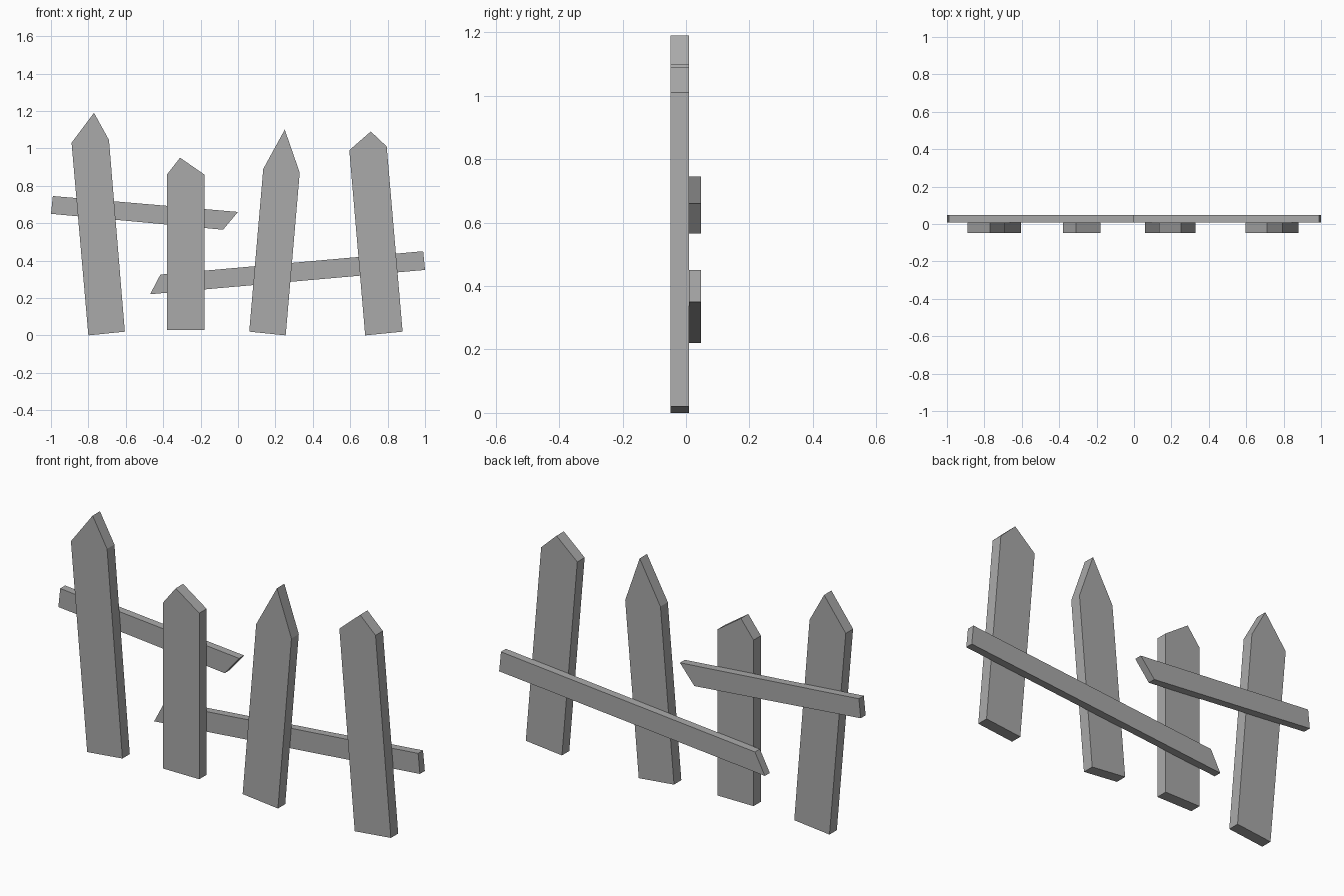
import bpy
import bmesh

default_cube = bpy.data.objects.get("Cube")
if default_cube:
    bpy.data.objects.remove(default_cube, do_unlink=True)

# Single weathered grey for every board
grey = bpy.data.materials.new("weathered_grey")
grey.use_nodes = True
colour = (0.4, 0.4, 0.4, 1)
grey.diffuse_color = colour
shader = next(n for n in grey.node_tree.nodes if n.type == "BSDF_PRINCIPLED")
shader.inputs["Base Color"].default_value = colour

FRONT, JOINT, BACK = -0.049, 0.009, 0.048


def board(name, outline, front, back):
    """Extrude an x-z outline from front to back into a flat-faced board."""
    bm = bmesh.new()
    face = bm.faces.new([bm.verts.new((x, front, z)) for x, z in outline])
    extruded = bmesh.ops.extrude_face_region(bm, geom=[face])
    moved = [v for v in extruded["geom"] if isinstance(v, bmesh.types.BMVert)]
    bmesh.ops.translate(bm, verts=moved, vec=(0, back - front, 0))
    bmesh.ops.recalc_face_normals(bm, faces=bm.faces)
    mesh = bpy.data.meshes.new(name)
    bm.to_mesh(mesh)
    bm.free()
    mesh.materials.append(grey)
    obj = bpy.data.objects.new(name, mesh)
    bpy.context.scene.collection.objects.link(obj)
    return obj


# Pointed, leaning pickets: bottom edge, shoulder, tip, shoulder
pickets = {
    "tall_right_picket": [(-0.80, 0), (-0.605, 0.02), (-0.69, 1.045), (-0.77, 1.19), (-0.89, 1.03)],
    "short_picket": [(-0.38, 0.03), (-0.18, 0.03), (-0.18, 0.86), (-0.31, 0.95), (-0.38, 0.86)],
    "sharp_picket": [(0.06, 0.02), (0.255, 0), (0.33, 0.87), (0.25, 1.1), (0.135, 0.89)],
    "left_picket": [(0.68, 0), (0.88, 0.02), (0.795, 1.01), (0.71, 1.09), (0.595, 0.99)],
}
for name, outline in pickets.items():
    board(name, outline, FRONT, JOINT)

# Broken rails, each with one slanted snapped end
rails = {
    "upper_broken_rail": [(-1, 0.65), (-0.08, 0.565), (0, 0.66), (-0.99, 0.745)],
    "lower_broken_rail": [(-0.47, 0.22), (1, 0.35), (0.99, 0.45), (-0.415, 0.325)],
}
for name, outline in rails.items():
    board(name, outline, JOINT, BACK)
